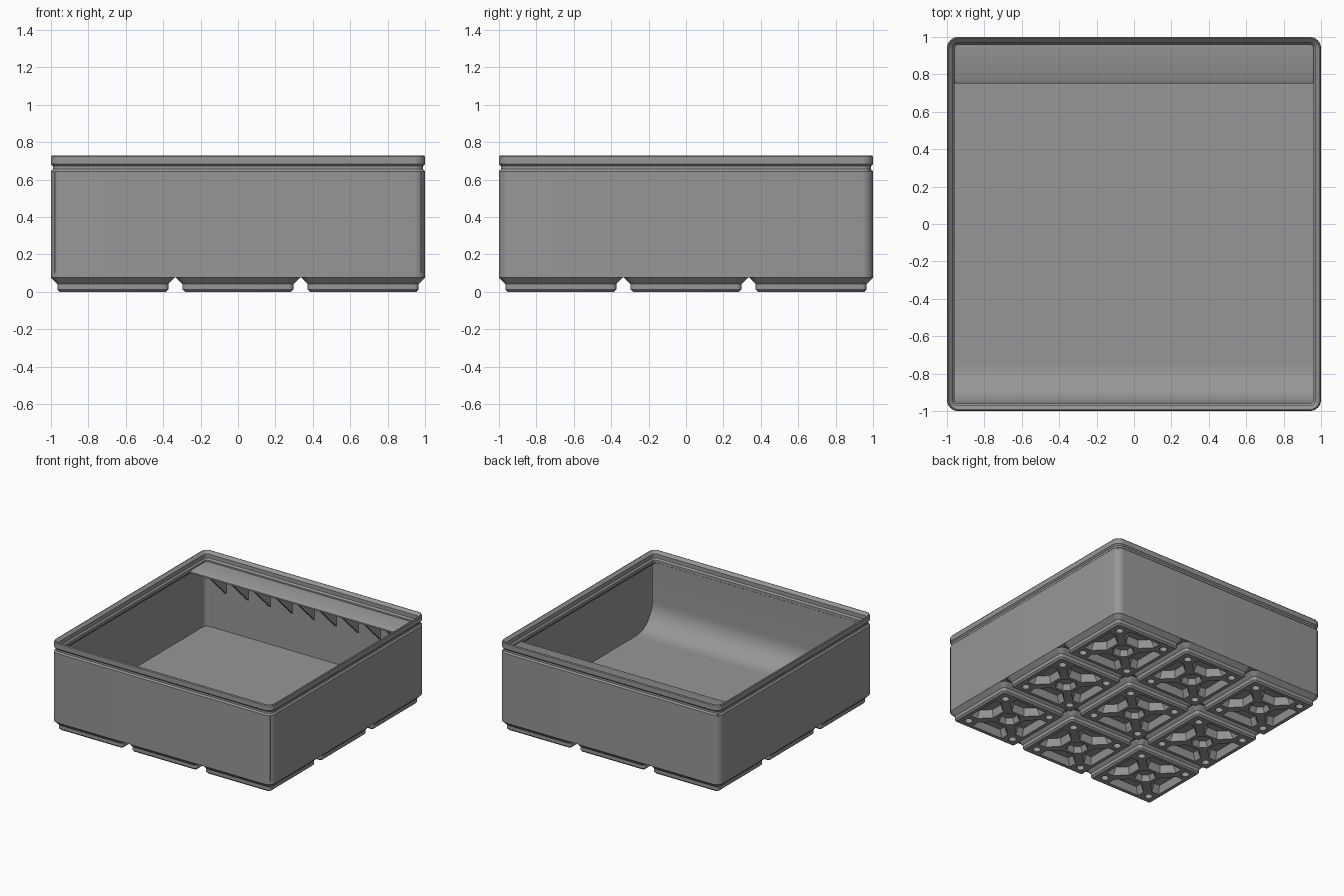
import bpy, bmesh, math
from mathutils import Vector

if "Cube" in bpy.data.objects:
    bpy.data.objects.remove(bpy.data.objects["Cube"])

PITCH = 0.669
grey = bpy.data.materials.new("grey plastic")
grey.diffuse_color = (0.31, 0.31, 0.31, 1)
grey.use_nodes = True
grey.node_tree.nodes["Principled BSDF"].inputs["Base Color"].default_value = grey.diffuse_color


def finish(name, bm, angle=30):
    bmesh.ops.recalc_face_normals(bm, faces=bm.faces)
    me = bpy.data.meshes.new(name)
    bm.to_mesh(me)
    bm.free()
    me.materials.append(grey)
    ob = bpy.data.objects.new(name, me)
    bpy.context.collection.objects.link(ob)
    smooth(ob, angle)
    return ob


def smooth(ob, angle=30):
    bpy.ops.object.select_all(action='DESELECT')
    ob.select_set(True)
    bpy.context.view_layer.objects.active = ob
    bpy.ops.object.shade_smooth_by_angle(angle=math.radians(angle))


def rounded_square(half, r, z, n=8):
    pts = []
    for k in range(4):
        mid = math.pi / 4 + k * math.pi / 2
        cx = math.copysign(half - r, math.cos(mid))
        cy = math.copysign(half - r, math.sin(mid))
        for i in range(n + 1):
            a = k * math.pi / 2 + i * math.pi / 2 / n
            pts.append((cx + r * math.cos(a), cy + r * math.sin(a), z))
    return pts


def loft(bm, loops):
    """Skin a stack of equal-length loops and cap both ends."""
    rings = [[bm.verts.new(p) for p in loop] for loop in loops]
    for a, b in zip(rings, rings[1:]):
        for i in range(len(a)):
            j = (i + 1) % len(a)
            bm.faces.new((a[i], a[j], b[j], b[i]))
    bm.faces.new(rings[0][::-1])
    bm.faces.new(rings[-1])


def square_stack(name, half, profile):
    bm = bmesh.new()
    loft(bm, [rounded_square(half - d, max(0.06 - d, 0.012), z) for d, z in profile])
    return finish(name, bm)


def extrude_x(name, profile, x0, x1):
    bm = bmesh.new()
    loft(bm, [[(x, y, z) for y, z in profile] for x in (x0, x1)])
    return finish(name, bm)


# Open box: outer wall, groove below the rim, stacking lip, inner wall, floor
square_stack("box_body", 1.0, [
    (0, 0.0757), (0, 0.645), (0.011, 0.656), (0.011, 0.672), (0, 0.683),
    (0, 0.723), (0.005, 0.73), (0.009, 0.73), (0.030, 0.709), (0.030, 0.677),
    (0.041, 0.664), (0.041, 0.642), (0.019, 0.615), (0.019, 0.11)])

# Curved scoop along the front wall
R = 0.2
arc = [(-0.76 - R * math.sin(t), 0.31 - R * math.cos(t))
       for t in [i * math.pi / 24 for i in range(13)]]
extrude_x("front_scoop", [(-0.985, 0.105), (-0.76, 0.105)] + arc +
          [(-0.96, 0.645), (-0.985, 0.645)], -0.982, 0.982)

# Label shelf with triangular gussets along the back wall
extrude_x("label_shelf", [(0.985, 0.652), (0.77, 0.652), (0.752, 0.642),
                          (0.752, 0.63), (0.985, 0.63)], -0.982, 0.982)
for i in range(9):
    x = -0.8 + 0.2 * i
    extrude_x("shelf_gusset", [(0.765, 0.632), (0.985, 0.632), (0.985, 0.415)],
              x - 0.01, x + 0.01)


# Foot block, hollowed from below
foot = square_stack("foot", 0.3305, [(0.047, 0), (0.0343, 0.0127),
                                     (0.0343, 0.0414), (0, 0.0757)])


def polygon_pocket(bm, points, depth, taper):
    """Pocket narrowing upward toward the middle of its outline."""
    c = sum((Vector(p) for p in points), Vector((0, 0))) / len(points)
    loops = []
    for z in (-0.02, 0.0, depth):
        s = 1 if z <= 0 else taper
        loops.append([(*(c + (Vector(p) - c) * s), z) for p in points])
    loft(bm, loops)


def circle(cx, cy, r, n, phase=0):
    return [(cx + r * math.cos(phase + 2 * math.pi * i / n),
             cy + r * math.sin(phase + 2 * math.pi * i / n)) for i in range(n)]


bm = bmesh.new()
# central octagonal well
polygon_pocket(bm, circle(0, 0, 0.085, 8, math.pi / 8), 0.045, 0.75)
for k in range(4):
    a = k * math.pi / 2
    c, s = math.cos(a), math.sin(a)
    # side pocket between the diagonal ribs
    side = [(0.105, -0.06), (0.19, -0.145), (0.255, -0.145),
            (0.255, 0.145), (0.19, 0.145), (0.105, 0.06)]
    polygon_pocket(bm, [(x * c - y * s, x * s + y * c) for x, y in side], 0.06, 0.8)
    # round corner hole
    polygon_pocket(bm, circle(0.215 * (c - s), 0.215 * (c + s), 0.03, 16), 0.035, 1)
cutter = finish("foot_cutter", bm)
cutter.hide_render = True

mod = foot.modifiers.new("pockets", 'BOOLEAN')
mod.operation = 'DIFFERENCE'
mod.solver = 'EXACT'
mod.object = cutter
bpy.context.view_layer.objects.active = foot
bpy.ops.object.modifier_apply(modifier=mod.name)
bpy.data.objects.remove(cutter)
smooth(foot)

# Three by three grid of feet
for i in (-1, 0, 1):
    for j in (-1, 0, 1):
        ob = foot if i == j == 0 else foot.copy()
        if ob is not foot:
            bpy.context.collection.objects.link(ob)
        ob.location = (i * PITCH, j * PITCH, 0)
